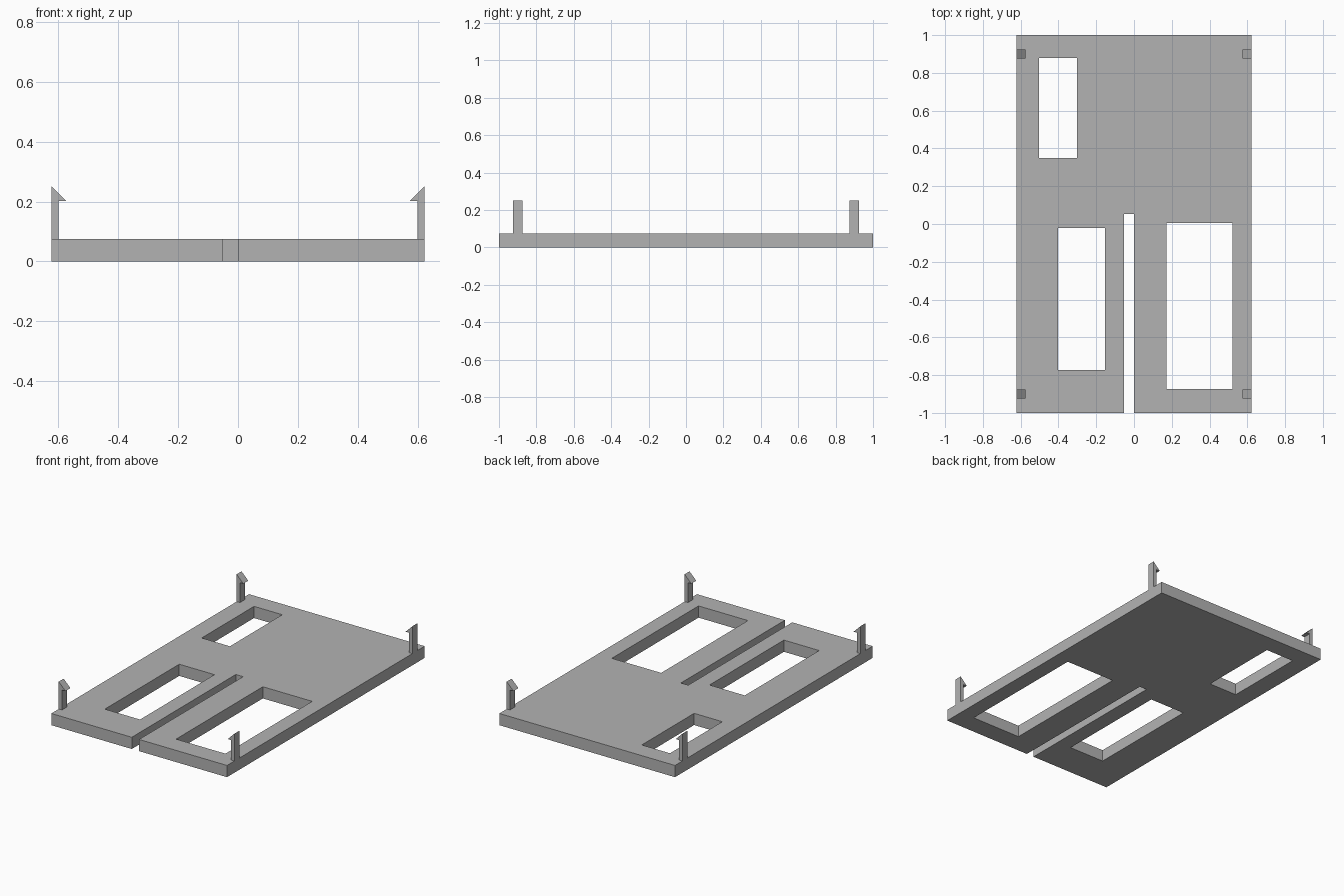
import bpy
import bmesh

if "Cube" in bpy.data.objects:
    bpy.data.objects.remove(bpy.data.objects["Cube"], do_unlink=True)

HALF_W, HALF_L, THICK = 0.6225, 1.0, 0.075

grey = bpy.data.materials.new("plain_grey")
grey.use_nodes = True
COLOUR = (0.45, 0.45, 0.45, 1)
grey.diffuse_color = COLOUR
grey.node_tree.nodes["Principled BSDF"].inputs["Base Color"].default_value = COLOUR


def prism(name, outline, offset):
    """Flat-faced solid: a closed outline of 3D points pushed along offset."""
    bm = bmesh.new()
    face = bm.faces.new([bm.verts.new(p) for p in outline])
    grown = bmesh.ops.extrude_face_region(bm, geom=[face])["geom"]
    bmesh.ops.translate(bm, vec=offset,
                        verts=[g for g in grown if isinstance(g, bmesh.types.BMVert)])
    bmesh.ops.recalc_face_normals(bm, faces=bm.faces)
    mesh = bpy.data.meshes.new(name)
    bm.to_mesh(mesh)
    bm.free()
    mesh.materials.append(grey)
    obj = bpy.data.objects.new(name, mesh)
    bpy.context.collection.objects.link(obj)
    return obj


def slab(name, x0, x1, y0, y1, z0, z1):
    outline = [(x0, y0, z0), (x1, y0, z0), (x1, y1, z0), (x0, y1, z0)]
    return prism(name, outline, (0, 0, z1 - z0))


# Base plate
plate = slab("base_plate", -HALF_W, HALF_W, -HALF_L, HALF_L, 0, THICK)

# Windows and the open front slot, cut through the plate
openings = {
    "back_window": (-0.5025, -0.3025, 0.35, 0.88),
    "right_window": (-0.4025, -0.1525, -0.773, -0.02),
    "left_window": (0.1725, 0.5225, -0.873, 0.005),
    "front_slot": (-0.0525, -0.0005, -1.1, 0.053),
}
bpy.context.view_layer.objects.active = plate
for name, rect in openings.items():
    cutter = slab(name + "_cutter", *rect, -0.1, 0.2)
    cutter.hide_render = True
    cut = plate.modifiers.new(name, 'BOOLEAN')
    cut.operation = 'DIFFERENCE'
    cut.solver = 'EXACT'
    cut.object = cutter
    bpy.ops.object.modifier_apply(modifier=cut.name)
    bpy.data.objects.remove(cutter, do_unlink=True)

# Corner snap clips: upright tab with an inward barb
profile = [(0, THICK), (0, 0.25), (0.0475, 0.2025), (0.0235, 0.2025), (0.0235, THICK)]
for side, sx in (("right", -1), ("left", 1)):
    for end, y in (("front", -0.925), ("back", 0.875)):
        outline = [(sx * (HALF_W - inset), y, z) for inset, z in profile]
        prism(f"{end}_{side}_clip", outline, (0, 0.05, 0))
